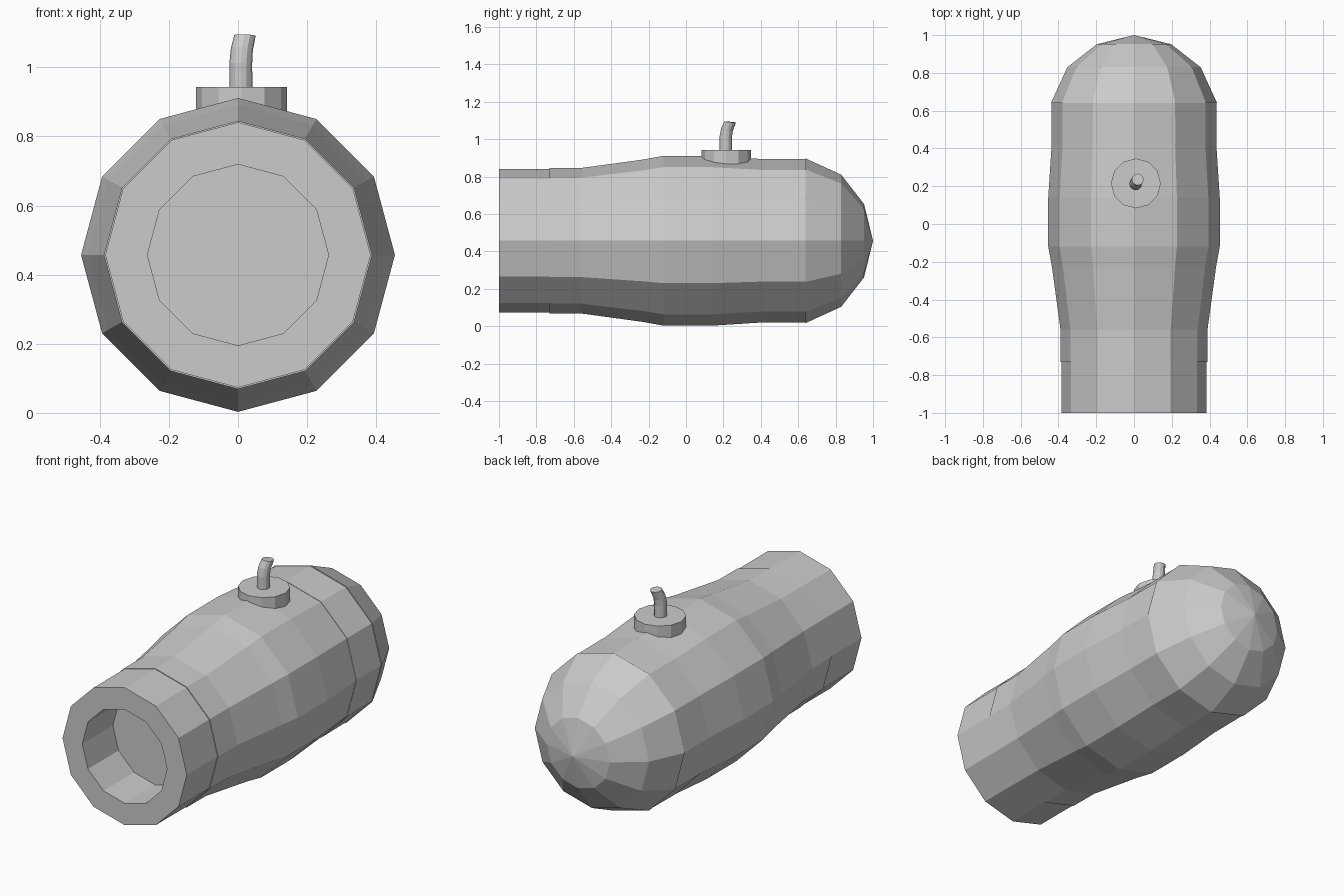
import bpy, bmesh
from math import sin, cos, pi
from mathutils import Vector

if "Cube" in bpy.data.objects:
    bpy.data.objects.remove(bpy.data.objects["Cube"])

SIDES = 12
AXIS_Z = 0.457


def finish(name, bm):
    bmesh.ops.recalc_face_normals(bm, faces=bm.faces)
    me = bpy.data.meshes.new(name)
    bm.to_mesh(me)
    bm.free()
    ob = bpy.data.objects.new(name, me)
    bpy.context.collection.objects.link(ob)
    return ob


def loft(name, rings):
    """Skin a list of vertex-position rings; a single point closes to a tip."""
    bm = bmesh.new()
    rows = [[bm.verts.new(p) for p in ring] for ring in rings]
    for a, b in zip(rows, rows[1:]):
        n = max(len(a), len(b))
        for i in range(n):
            j = (i + 1) % n
            if len(a) == 1:
                bm.faces.new((a[0], b[i], b[j]))
            elif len(b) == 1:
                bm.faces.new((a[i], a[j], b[0]))
            else:
                bm.faces.new((a[i], a[j], b[j], b[i]))
    for row in (rows[0], rows[-1]):
        if len(row) > 1:
            bm.faces.new(row)
    return finish(name, bm)


def barrel_part(name, profile):
    """Lathe (y, radius) pairs around the barrel axis."""
    rings = []
    for y, r in profile:
        n = SIDES if r > 0 else 1
        rings.append([(r * cos(2 * pi * i / n), y, AXIS_Z + r * sin(2 * pi * i / n))
                      for i in range(n)])
    return loft(name, rings)


def upright_part(name, path):
    """Stack tilted rings: centre (x, y, z), radius, tilt axis direction."""
    rings = []
    for c, r, d in path:
        q = Vector((0, 0, 1)).rotation_difference(Vector(d))
        rings.append([Vector(c) + q @ Vector((r * sin(2 * pi * i / SIDES),
                                              r * cos(2 * pi * i / SIDES), 0))
                      for i in range(SIDES)])
    return loft(name, rings)


# Muzzle with its bore
barrel_part("muzzle", [(0.30, 0.262), (-1.0, 0.262), (-1.0, 0.384),
                       (-0.725, 0.384), (0.31, 0.384)])
# Swelling main barrel
barrel_part("barrel", [(-0.73, 0.388), (-0.56, 0.389), (-0.23, 0.434),
                       (-0.12, 0.454), (0.14, 0.454), (0.42, 0.436), (0.60, 0.435)])
# Rear band
barrel_part("rear_band", [(0.42, 0.438), (0.645, 0.436)])
# Rounded rear cap
barrel_part("rear_cap", [(0.64, 0.440), (0.83, 0.353), (0.952, 0.196), (1.0, 0)])

# Round plate on top
up = (0, 0, 1)
upright_part("fuse_plate", [((0.01, 0.215, 0.865), 0.132, up),
                            ((0.01, 0.215, 0.943), 0.132, up)])
# Bent fuse
upright_part("fuse", [((0.009, 0.212, 0.92), 0.033, up),
                      ((0.008, 0.212, 1.01), 0.033, (0.03, 0.1, 1)),
                      ((0.011, 0.219, 1.05), 0.032, (0.1, 0.25, 1)),
                      ((0.020, 0.236, 1.092), 0.031, (0.04, 0.1, 1))])
